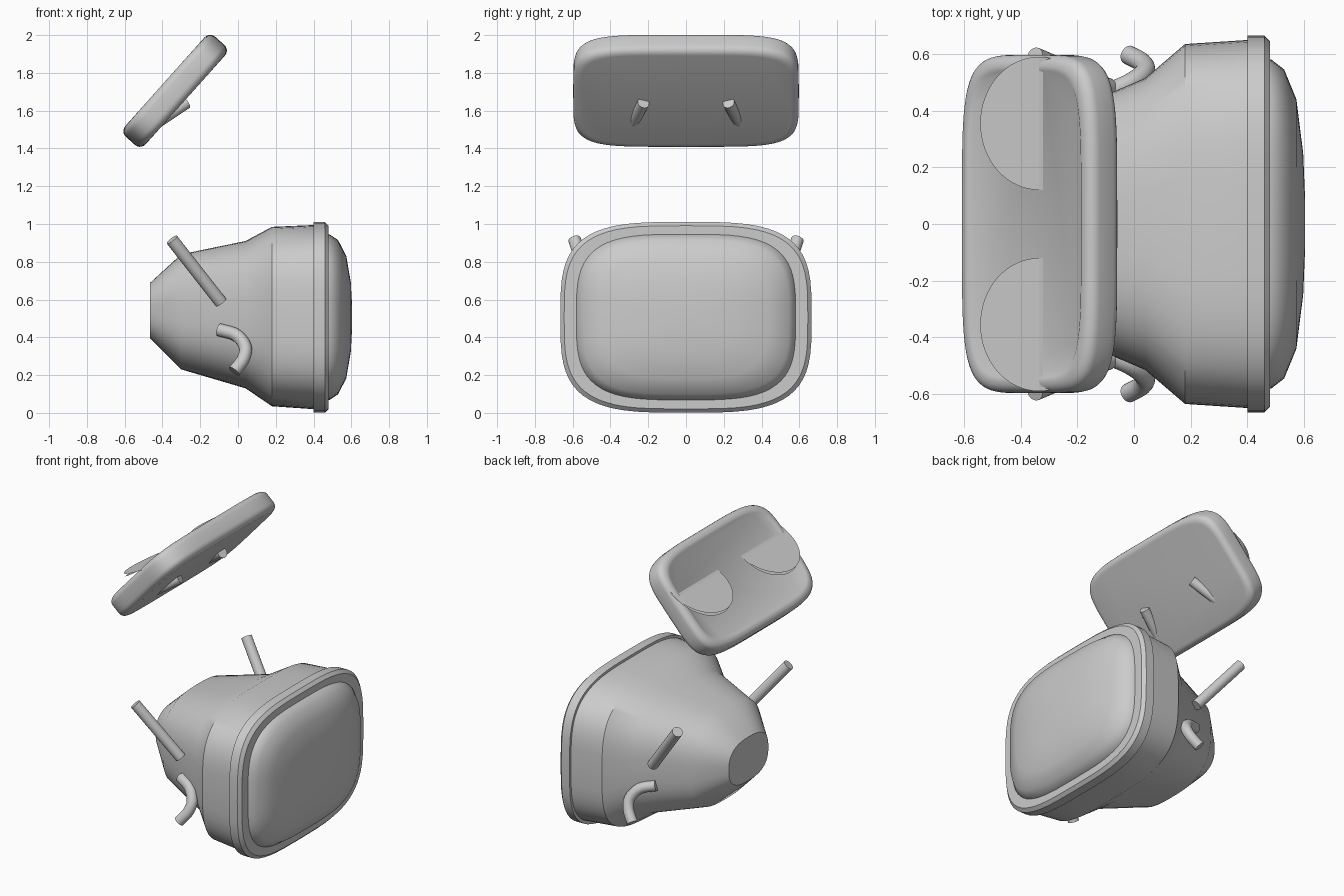
import bpy
import bmesh
import math
from mathutils import Matrix, Vector

if "Cube" in bpy.data.objects:
    bpy.data.objects.remove(bpy.data.objects["Cube"])

grey = bpy.data.materials.new("light_grey")
grey.use_nodes = True
grey.diffuse_color = (0.6, 0.6, 0.6, 1)
grey.node_tree.nodes["Principled BSDF"].inputs["Base Color"].default_value = (0.6, 0.6, 0.6, 1)


def finish(name, bm, angle=35):
    bmesh.ops.recalc_face_normals(bm, faces=bm.faces)
    mesh = bpy.data.meshes.new(name)
    bm.to_mesh(mesh)
    bm.free()
    mesh.materials.append(grey)
    obj = bpy.data.objects.new(name, mesh)
    bpy.context.collection.objects.link(obj)
    bpy.ops.object.select_all(action="DESELECT")
    obj.select_set(True)
    bpy.context.view_layer.objects.active = obj
    bpy.ops.object.shade_smooth_by_angle(angle=math.radians(angle))
    return obj


def spow(v, p):
    return math.copysign(abs(v) ** p, v)


def loft(name, sections, frame=Matrix(), sides=64, angle=35):
    """Skin rounded sections (along, half_y, half_z, centre_z, squareness) set along local x."""
    bm = bmesh.new()
    rings = []
    for along, hy, hz, cz, n in sections:
        ring = []
        for i in range(sides):
            t = math.tau * i / sides
            p = Vector((along, hy * spow(math.cos(t), 2 / n), cz + hz * spow(math.sin(t), 2 / n)))
            ring.append(bm.verts.new(frame @ p))
        rings.append(ring)
    for a, b in zip(rings, rings[1:]):
        for i in range(sides):
            j = (i + 1) % sides
            bm.faces.new((a[i], a[j], b[j], b[i]))
    bm.faces.new(rings[0])
    bm.faces.new(rings[-1])
    return finish(name, bm, angle)


def tube(name, points, radius, sides=20):
    """Round bar with flat ends swept through the points."""
    pts = [Vector(p) for p in points]
    bm = bmesh.new()
    rings = []
    for k, p in enumerate(pts):
        way = (pts[min(k + 1, len(pts) - 1)] - pts[max(k - 1, 0)]).normalized()
        side = way.cross(Vector((0, 1, 0))).normalized()
        up = side.cross(way)
        rings.append([bm.verts.new(p + radius * (math.cos(math.tau * i / sides) * side
                                                 + math.sin(math.tau * i / sides) * up))
                      for i in range(sides)])
    for a, b in zip(rings, rings[1:]):
        for i in range(sides):
            j = (i + 1) % sides
            bm.faces.new((a[i], a[j], b[j], b[i]))
    bm.faces.new(rings[0])
    bm.faces.new(rings[-1])
    return finish(name, bm, 40)


def smooth_path(points, steps=5):
    """Catmull-Rom refinement of a short path."""
    p = [Vector(q) for q in points]
    p = [2 * p[0] - p[1]] + p + [2 * p[-1] - p[-2]]
    out = []
    for a, b, c, d in zip(p, p[1:], p[2:], p[3:]):
        for s in range(steps):
            t = s / steps
            out.append(0.5 * (2 * b + (c - a) * t + (2 * a - 5 * b + 4 * c - d) * t * t
                              + (3 * b - a - 3 * c + d) * t ** 3))
    return out + [p[-2]]


# Tapered head shell
loft("head_shell", [
    (-0.465, 0.21, 0.147, 0.542, 2.6),
    (-0.30, 0.37, 0.305, 0.535, 2.8),
    (0.04, 0.515, 0.39, 0.52, 3.0),
    (0.18, 0.635, 0.475, 0.51, 3.4),
    (0.41, 0.65, 0.488, 0.507, 3.5),
])

# Raised rim round the screen
loft("screen_rim", [
    (0.40, 0.665, 0.505, 0.506, 3.5),
    (0.46, 0.665, 0.505, 0.506, 3.5),
    (0.48, 0.645, 0.485, 0.506, 3.5),
], angle=30)

# Domed screen
loft("screen", [
    (0.47, 0.582, 0.44, 0.507, 3.5),
    (0.485, 0.58, 0.438, 0.507, 3.5),
    (0.53, 0.545, 0.408, 0.507, 3.4),
    (0.573, 0.44, 0.325, 0.507, 3.2),
    (0.597, 0.25, 0.185, 0.507, 2.8),
    (0.604, 0.08, 0.06, 0.507, 2.4),
], angle=45)

# Tilted slab with rounded edges and a shallow inset panel
tilt = math.radians(48.2)
along = Vector((math.cos(tilt), 0, math.sin(tilt)))
normal = Vector((-along.z, 0, along.x))
frame = Matrix.Translation((-0.333, 0, 1.705)) @ Matrix(
    (normal, Vector((0, 1, 0)), along)).transposed().to_4x4()
half, bevel = 0.0725, 0.04
edge = [(half - bevel * (1 - math.sin(a)), bevel * (1 - math.cos(a)))
        for a in (math.radians(d) for d in range(0, 91, 18))]
profile = [(-h, inset) for h, inset in reversed(edge)] + edge
profile += [(half, 0.055), (half - 0.004, 0.06)]
loft("tilted_slab", [(h, 0.597 - inset, 0.355 - inset, 0, 5) for h, inset in profile],
     frame, sides=96, angle=40)

# Parts repeated on both sides
for label, s in (("far", 1), ("near", -1)):
    # Two thin discs fanned out of the slab
    for layer, degrees in (("upper", 28), ("lower", 35)):
        bm = bmesh.new()
        bmesh.ops.create_circle(
            bm, cap_ends=True, segments=64, radius=0.235,
            matrix=Matrix.Translation((-0.335, 0.355 * s, 1.811))
            @ Matrix.Rotation(-math.radians(degrees), 4, "Y"))
        finish(f"{label}_{layer}_disc", bm)

    # Short peg under the slab
    tube(f"{label}_slab_peg", [(-0.272, 0.225 * s, 1.642), (-0.44, 0.285 * s, 1.53)], 0.032)

    # Straight rod on the shell
    tube(f"{label}_rod", [(-0.35, 0.59 * s, 0.917), (-0.09, 0.48 * s, 0.585)], 0.034)

    # Curved hook below the rod
    tube(f"{label}_hook", smooth_path([
        (-0.10, 0.46 * s, 0.44), (-0.01, 0.50 * s, 0.412), (0.038, 0.54 * s, 0.35),
        (0.028, 0.57 * s, 0.285), (-0.02, 0.597 * s, 0.22)]), 0.034)
